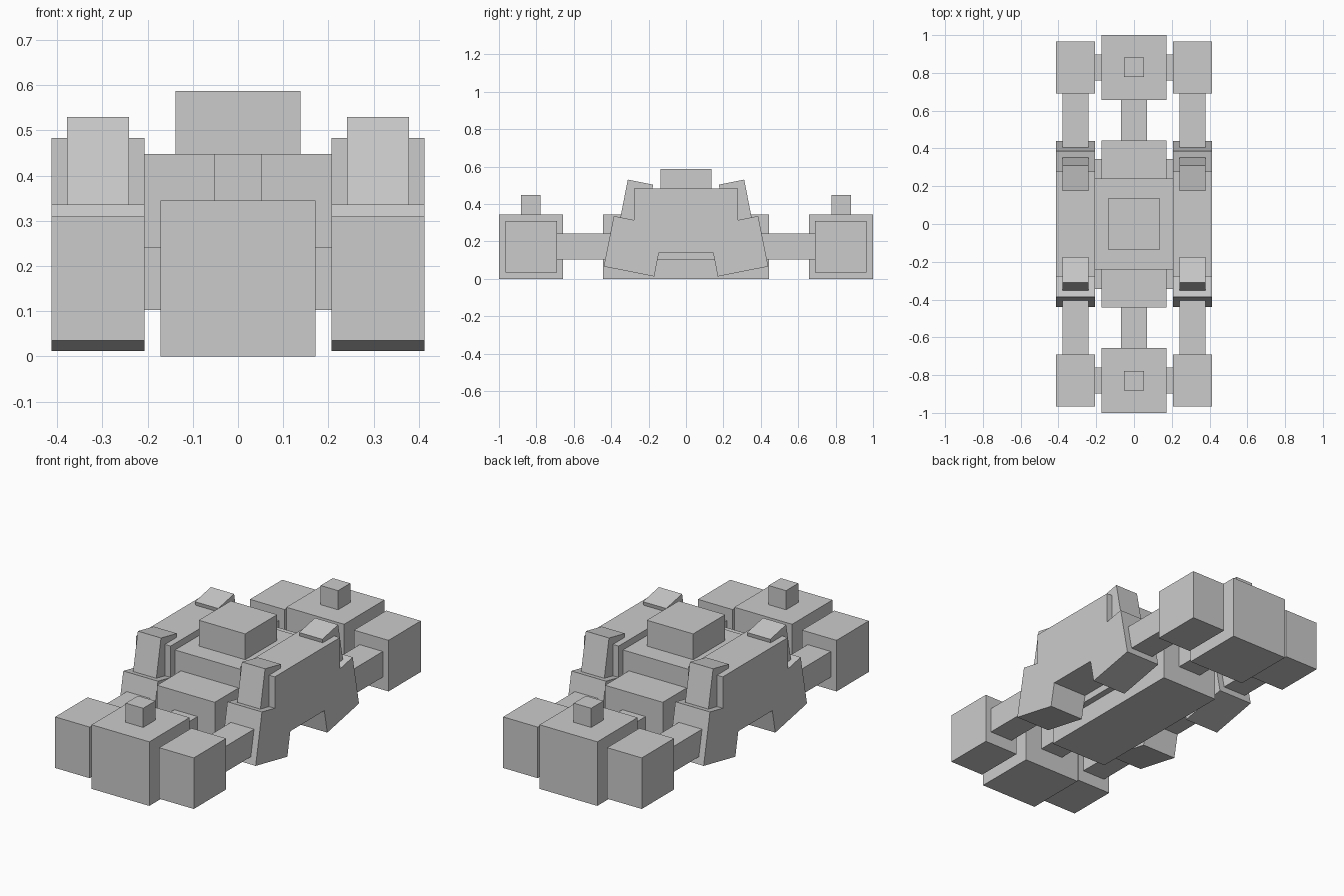
import bpy
import math
from mathutils import Matrix

if "Cube" in bpy.data.objects:
    bpy.data.objects.remove(bpy.data.objects["Cube"])


def box(name, lo, hi, tilt=0.0):
    """Box between two corners, optionally tilted about its centre around x."""
    bpy.ops.mesh.primitive_cube_add(size=1)
    ob = bpy.context.object
    ob.name = name
    ob.data.name = name
    centre = [(a + b) / 2 for a, b in zip(lo, hi)]
    size = [b - a for a, b in zip(lo, hi)]
    ob.data.transform(Matrix.Rotation(tilt, 4, 'X') @ Matrix.Diagonal((*size, 1)))
    ob.location = centre
    return ob


def span(name, x0, x1, y0, y1, z0, z1):
    """Box given at the +y end; y is mirrored for the front end."""
    for end, s in (("rear", 1), ("front", -1)):
        ya, yb = sorted((s * y0, s * y1))
        box(f"{end}_{name}", (x0, ya, z0), (x1, yb, z1))


# Central hull, cabin and turret
box("hull", (-0.172, -0.443, 0), (0.172, 0.443, 0.345))
box("cross_beam", (-0.207, -0.345, 0.103), (0.207, 0.345, 0.241))
box("cabin", (-0.207, -0.24, 0.103), (0.207, 0.24, 0.448))
box("turret", (-0.138, -0.136, 0.448), (0.138, 0.136, 0.587))

# End modules with their top knobs, spine links and axles
span("end_block", -0.172, 0.172, 0.657, 1.0, 0, 0.345)
span("top_knob", -0.052, 0.052, 0.777, 0.881, 0.345, 0.448)
span("spine_link", -0.069, 0.069, 0.443, 0.657, 0.103, 0.241)
span("axle", -0.207, 0.207, 0.759, 0.897, 0.103, 0.241)

# Side pods, outer blocks, arms, tilted feet and shoulders
TILT = math.radians(11.25)
for side, sx in (("right", 1), ("left", -1)):
    xa, xb = sorted((sx * 0.207, sx * 0.413))
    xc, xd = sorted((sx * 0.241, sx * 0.379))
    box(f"{side}_pod", (xa, -0.277, 0.14), (xb, 0.277, 0.483))
    span(f"{side}_outer_block", xa, xb, 0.691, 0.966, 0.035, 0.31)
    span(f"{side}_arm", xc, xd, 0.33, 0.70, 0.103, 0.241)
    for end, sy in (("rear", 1), ("front", -1)):
        cy, h = sy * 0.278, 0.1375
        box(f"{side}_{end}_foot", (xa, cy - h, 0.174 - h),
            (xb, cy + h, 0.174 + h), sy * TILT)
        cy = sy * 0.27
        box(f"{side}_{end}_shoulder", (xc, cy - 0.069, 0.382 - 0.1375),
            (xd, cy + 0.069, 0.382 + 0.1375), sy * TILT)
